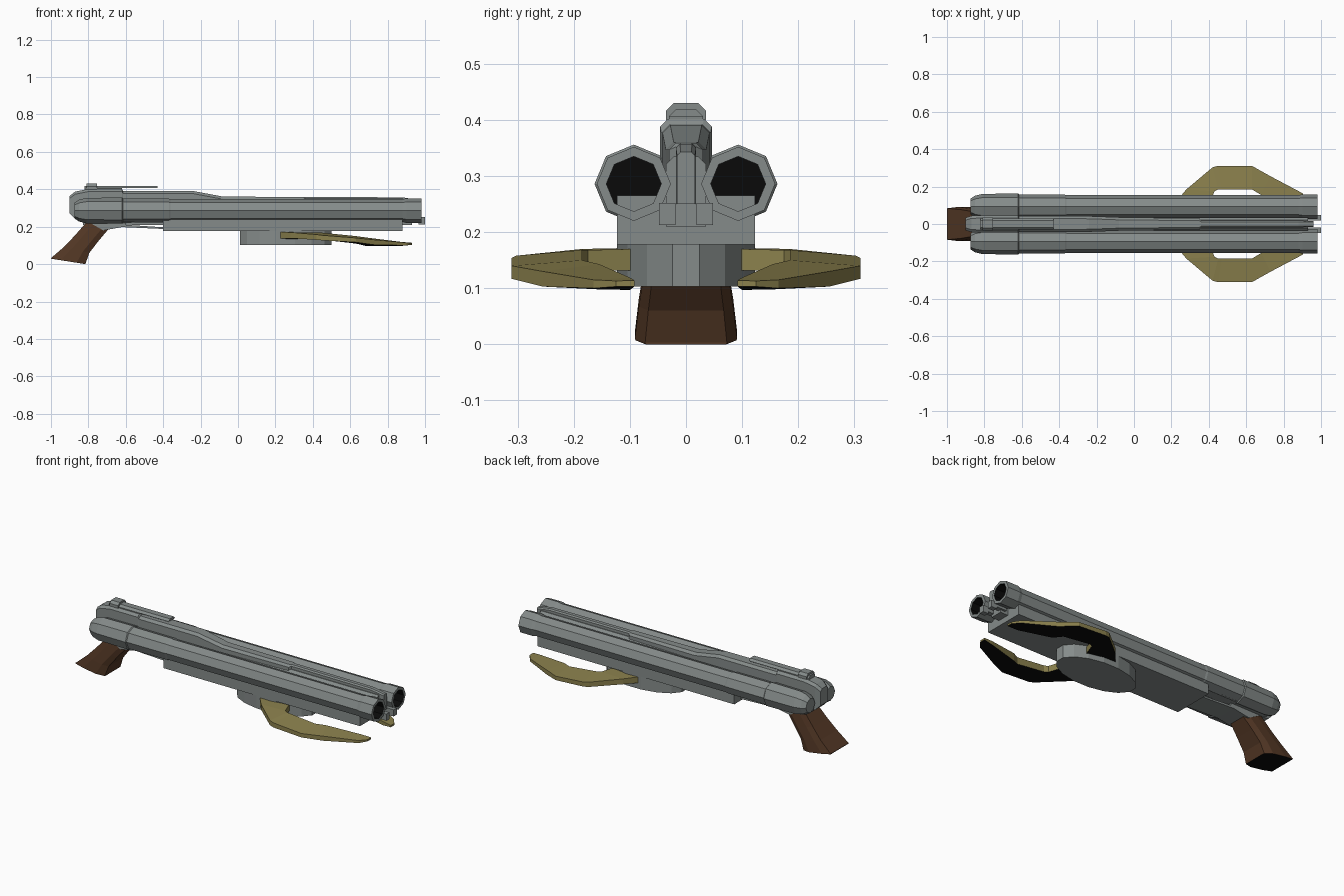
import bpy, bmesh, math

if "Cube" in bpy.data.objects:
    bpy.data.objects.remove(bpy.data.objects["Cube"])


def material(name, rgb):
    m = bpy.data.materials.new(name)
    m.diffuse_color = (*rgb, 1)
    m.use_nodes = True
    m.node_tree.nodes["Principled BSDF"].inputs["Base Color"].default_value = m.diffuse_color
    return m


STEEL = material("gun steel", (0.235, 0.26, 0.255))
BRASS = material("aged brass", (0.26, 0.22, 0.075))
WOOD = material("dark wood", (0.085, 0.038, 0.018))
BLACK = material("black", (0.003, 0.003, 0.003))


def loft(name, rings, mats, rule=None, caps=True):
    """Skin a list of equal-length point rings; rule(face) picks the material."""
    bm = bmesh.new()
    vs = [[bm.verts.new(p) for p in ring] for ring in rings]
    n = len(rings[0])
    for a, b in zip(vs, vs[1:]):
        for i in range(n):
            j = (i + 1) % n
            bm.faces.new((a[i], a[j], b[j], b[i]))
    if caps:
        bm.faces.new(vs[0])
        bm.faces.new(vs[-1])
    bmesh.ops.recalc_face_normals(bm, faces=bm.faces)
    bm.normal_update()
    if rule:
        for f in bm.faces:
            f.material_index = rule(f)
    me = bpy.data.meshes.new(name)
    bm.to_mesh(me)
    bm.free()
    for m in mats:
        me.materials.append(m)
    ob = bpy.data.objects.new(name, me)
    bpy.context.collection.objects.link(ob)
    return ob


def prism(name, profile, y0, y1, mat=STEEL):
    """Extrude an x-z profile between two y values."""
    return loft(name, [[(x, y, z) for x, z in profile] for y in (y0, y1)], [mat])


def box(name, x0, x1, y0, y1, z0, z1, mat=STEEL):
    return prism(name, [(x0, z0), (x1, z0), (x1, z1), (x0, z1)], y0, y1, mat)


def octagon(x, r, cy, cz):
    return [(x, cy + r * math.sin(i * math.pi / 4), cz + r * math.cos(i * math.pi / 4))
            for i in range(8)]


def arch(x, z0, z1, w):
    """Cross-section with chamfered top corners."""
    c = min(0.014, w * 0.4)
    return [(x, -w, z0), (x, w, z0), (x, w, z1 - c), (x, w - c, z1),
            (x, c - w, z1), (x, -w, z1 - c)]


SIDES = (("left", 1), ("right", -1))

# Twin barrels with swollen breech, muzzle ring and black bore
barrel = [(-0.875, 0.042), (-0.85, 0.058), (-0.81, 0.068), (-0.62, 0.07), (-0.615, 0.065),
          (-0.37, 0.064), (-0.36, 0.061), (0.88, 0.061), (0.90, 0.066), (0.98, 0.066),
          (0.98, 0.049), (0.86, 0.049)]
for side, s in SIDES:
    loft(side + "_barrel", [octagon(x, r, s * 0.093, 0.286) for x, r in barrel], [STEEL, BLACK],
         lambda f: int(max((v.co.y - s * 0.093) ** 2 + (v.co.z - 0.286) ** 2
                           for v in f.verts) < 0.05 ** 2 and f.calc_center_median().x > 0.5))

# Central spine tapering into the top rib
spine = [(-0.90, 0.27, 0.365, 0.034), (-0.87, 0.24, 0.388, 0.044), (-0.80, 0.23, 0.402, 0.046),
         (-0.62, 0.23, 0.402, 0.046), (-0.615, 0.23, 0.392, 0.044), (-0.24, 0.25, 0.391, 0.042),
         (-0.08, 0.25, 0.361, 0.036), (0.35, 0.25, 0.359, 0.030), (0.36, 0.25, 0.359, 0.018),
         (0.88, 0.25, 0.357, 0.018), (0.96, 0.25, 0.343, 0.016)]
loft("spine", [arch(*s) for s in spine], [STEEL])

# Web filling the gap between the barrels
loft("barrel_web", [arch(x, 0.21, 0.335, 0.036) for x in (-0.83, 0.93)], [STEEL])

# Rear sight block and raised top plate
loft("top_plate", [arch(x, z, 0.419, 0.03) for x, z in
                   ((-0.82, 0.39), (-0.62, 0.39), (-0.619, 0.406), (-0.43, 0.406))], [STEEL])
loft("rear_sight", [arch(x, 0.40, 0.43, 0.036) for x in (-0.81, -0.755)], [STEEL])

# Front lugs between the muzzles
for side, s in SIDES:
    y0, y1 = sorted((s * 0.019, s * 0.048))
    box(side + "_muzzle_lug", 0.965, 1.0, y0, y1, 0.213, 0.252)
    box(side + "_lug_stem", 0.90, 0.97, y0, y1, 0.225, 0.252)

# Fore-end and receiver under the barrels
box("fore_end", -0.40, 0.88, -0.123, 0.123, 0.178, 0.265)
prism("receiver", [(-0.86, 0.25), (-0.80, 0.222), (-0.40, 0.225), (-0.40, 0.28), (-0.86, 0.28)],
      -0.10, 0.10)
prism("trigger_plate", [(-0.80, 0.225), (-0.72, 0.18), (-0.62, 0.198), (-0.40, 0.188),
                        (-0.40, 0.197), (-0.60, 0.210), (-0.60, 0.228)], -0.065, 0.065)

# Oval mount below the fore-end
oval = []
for i in range(16):
    a = (i + 0.5) * math.pi / 8
    oval.append((0.255 + 0.25 * math.cos(a), 0.125 * math.sin(a)))
loft("oval_mount", [[(x, y, z) for x, y in oval] for z in (0.103, 0.18)], [STEEL])

# Swept blades: outer x, y / inner x, y / top and bottom z at outer and inner edge
blade = [
    (0.20, 0.09, 0.40, 0.09, 0.172, 0.135, 0.170, 0.132),
    (0.28, 0.185, 0.43, 0.175, 0.170, 0.138, 0.168, 0.132),
    (0.42, 0.303, 0.45, 0.185, 0.158, 0.130, 0.168, 0.130),
    (0.45, 0.311, 0.47, 0.185, 0.154, 0.127, 0.166, 0.128),
    (0.63, 0.311, 0.63, 0.185, 0.140, 0.117, 0.150, 0.110),
    (0.73, 0.255, 0.68, 0.155, 0.130, 0.103, 0.143, 0.098),
    (0.90, 0.165, 0.87, 0.100, 0.115, 0.100, 0.119, 0.097),
    (0.93, 0.125, 0.93, 0.092, 0.113, 0.103, 0.114, 0.103),
]
for side, s in SIDES:
    loft(side + "_blade", [[(xo, s * yo, a), (xi, s * yi, c), (xi, s * yi, d), (xo, s * yo, b)]
                           for xo, yo, xi, yi, a, b, c, d in blade],
         [BRASS, BLACK], lambda f: int(f.normal.z < -0.6))

# Flared pistol grip: rear x, z / front x, z / half width
grip = [(-0.80, 0.235, -0.69, 0.19, 0.062), (-0.875, 0.15, -0.745, 0.125, 0.074),
        (-0.93, 0.092, -0.795, 0.06, 0.084), (-1.0, 0.032, -0.815, 0.003, 0.091)]
rings = []
for xr, zr, xf, zf, w in grip:
    def at(t, y):
        return (xr + (xf - xr) * t, y, zr + (zf - zr) * t)
    rings.append([at(0, -w * 0.92), at(0.3, -w), at(0.75, -w), at(1, -w * 0.8),
                  at(1, w * 0.8), at(0.75, w), at(0.3, w), at(0, w * 0.92)])
bottom = rings[-1]
rings.append([(x, y * 0.99, z - 0.003) for x, y, z in bottom])
loft("grip", rings, [WOOD, BLACK],
     lambda f: int(f.normal.z < -0.8 and len(f.verts) == 8))
